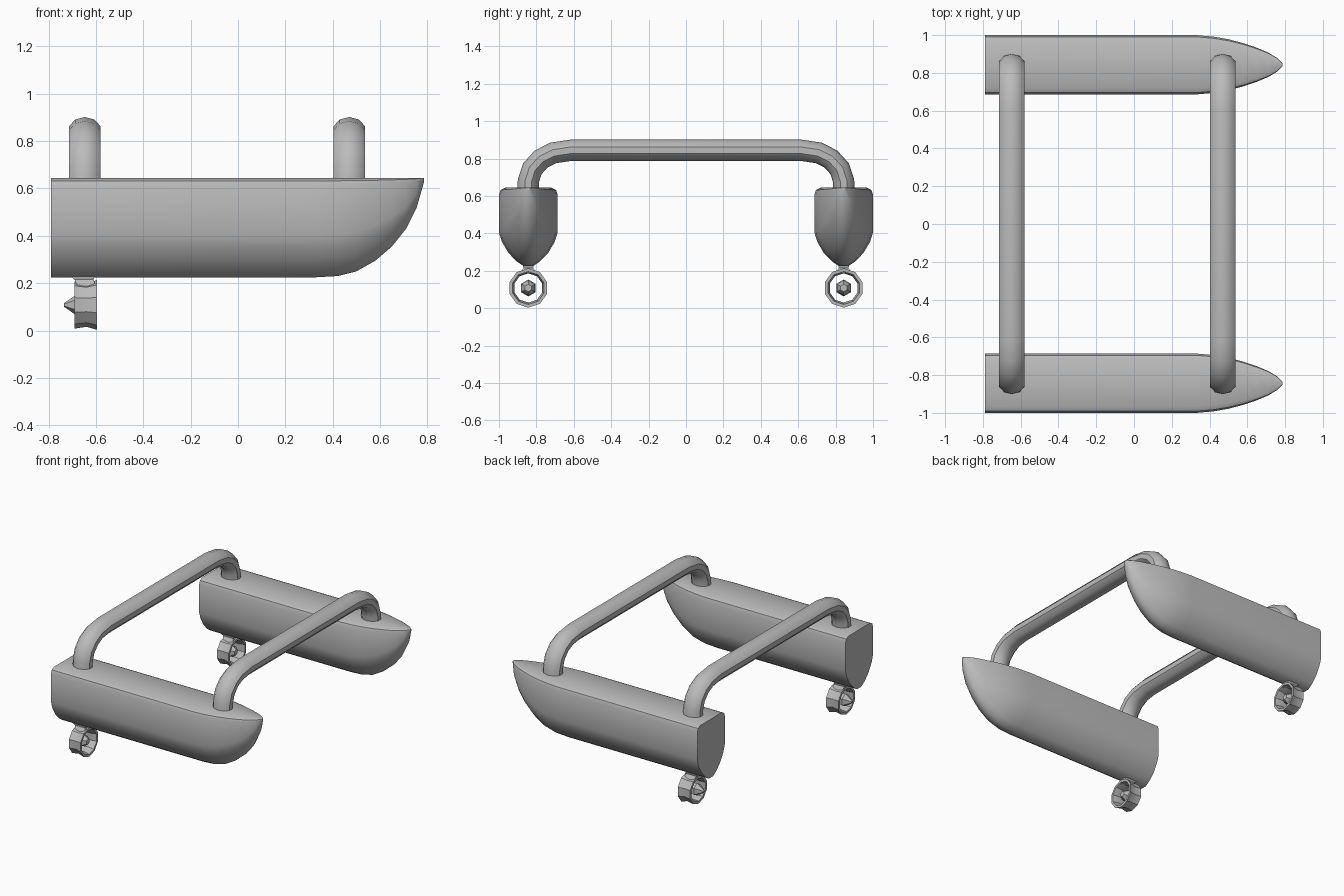
import bpy, bmesh, math
from mathutils import Vector

if "Cube" in bpy.data.objects:
    bpy.data.objects.remove(bpy.data.objects["Cube"], do_unlink=True)

GREY = (0.5, 0.5, 0.5, 1)
mat = bpy.data.materials.new("plain grey")
mat.use_nodes = True
mat.diffuse_color = GREY
mat.node_tree.nodes["Principled BSDF"].inputs["Base Color"].default_value = GREY

HULL_Y = 0.843
SIDES = (("right", -1), ("left", 1))


def loft(name, rings, angle, closed=False):
    """Skin a list of point rings, capped at both ends unless closed."""
    bm = bmesh.new()
    loops = [[bm.verts.new(p) for p in ring] for ring in rings]
    n = len(loops[0])
    pairs = list(zip(loops, loops[1:]))
    if closed:
        pairs.append((loops[-1], loops[0]))
    else:
        bm.faces.new(loops[0])
        bm.faces.new(loops[-1])
    for a, b in pairs:
        for i in range(n):
            j = (i + 1) % n
            bm.faces.new((a[i], a[j], b[j], b[i]))
    bmesh.ops.remove_doubles(bm, verts=bm.verts, dist=0.0005)
    bmesh.ops.recalc_face_normals(bm, faces=bm.faces)
    mesh = bpy.data.meshes.new(name)
    bm.to_mesh(mesh)
    bm.free()
    ob = bpy.data.objects.new(name, mesh)
    bpy.context.collection.objects.link(ob)
    mesh.materials.append(mat)
    bpy.ops.object.select_all(action="DESELECT")
    ob.select_set(True)
    bpy.context.view_layer.objects.active = ob
    bpy.ops.object.shade_smooth_by_angle(angle=math.radians(angle))
    return ob


# Hull cross-section: half width fraction, height fraction (keel to deck)
HALF = [(0.16, 0), (0.4, 0.06), (0.68, 0.17), (0.9, 0.31), (1, 0.43),
        (1, 0.91), (0.94, 0.97), (0.78, 1)]
SECTION = HALF + [(-w, h) for w, h in reversed(HALF)]
# Hull stations: x, half width, keel height
STATIONS = [(-0.79, 0.157, 0.225), (0.33, 0.157, 0.225), (0.42, 0.149, 0.23),
            (0.5, 0.135, 0.25), (0.58, 0.114, 0.295), (0.65, 0.09, 0.355),
            (0.71, 0.065, 0.43), (0.755, 0.038, 0.52), (0.785, 0.008, 0.625)]
DECK = 0.645


def hull(name, y):
    loft(name, [[(x, y + w * u, keel + (DECK - keel) * h) for u, h in SECTION]
                for x, w, keel in STATIONS], 40)


# Arched crossbar centre line, one half: y, z
ARCH = [(0.845, 0.6), (0.843, 0.68), (0.822, 0.745), (0.775, 0.797),
        (0.71, 0.83), (0.61, 0.845)]


def crossbar(name, x):
    path = [Vector((x, y, z)) for y, z in ARCH]
    path += [Vector((x, -y, z)) for y, z in reversed(ARCH)]
    rings = []
    for i, p in enumerate(path):
        t = (path[min(i + 1, len(path) - 1)] - path[max(i - 1, 0)]).normalized()
        up = t.cross(Vector((1, 0, 0)))
        ring = []
        for k in range(10):
            a = math.tau * (k + 0.5) / 10
            ring.append(p + Vector((0.07 * math.cos(a), 0, 0)) + up * 0.057 * math.sin(a))
        rings.append(ring)
    loft(name, rings, 40)


def circle(x, y, z, r, n):
    return [(x, y + r * math.cos(math.tau * (k + 0.5) / n),
             z + r * math.sin(math.tau * (k + 0.5) / n)) for k in range(n)]


def rectangle(x0, x1, y, half, z):
    return [(x0, y - half, z), (x1, y - half, z), (x1, y + half, z), (x0, y + half, z)]


def thruster(side, y):
    z = 0.108
    # Open shroud ring
    loft(side + "_thruster_ring",
         [circle(x, y, z, r, 10) for x, r in
          ((-0.69, 0.1), (-0.64, 0.092), (-0.595, 0.105), (-0.595, 0.088),
           (-0.64, 0.078), (-0.69, 0.082))], 30, closed=True)
    # Pointed hub
    loft(side + "_thruster_hub",
         [circle(x, y, z, r, 6) for x, r in
          ((-0.735, 0.008), (-0.68, 0.045), (-0.63, 0.04), (-0.605, 0.02))], 30)
    # Mounting strut
    loft(side + "_thruster_strut",
         [rectangle(-0.735, -0.6, y, 0.034, 0.25), rectangle(-0.69, -0.61, y, 0.026, 0.215),
          rectangle(-0.68, -0.6, y, 0.042, 0.188)], 30)


for side, s in SIDES:
    hull(side + "_hull", s * HULL_Y)
    thruster(side, s * HULL_Y)
crossbar("rear_crossbar", -0.647)
crossbar("forward_crossbar", 0.47)
